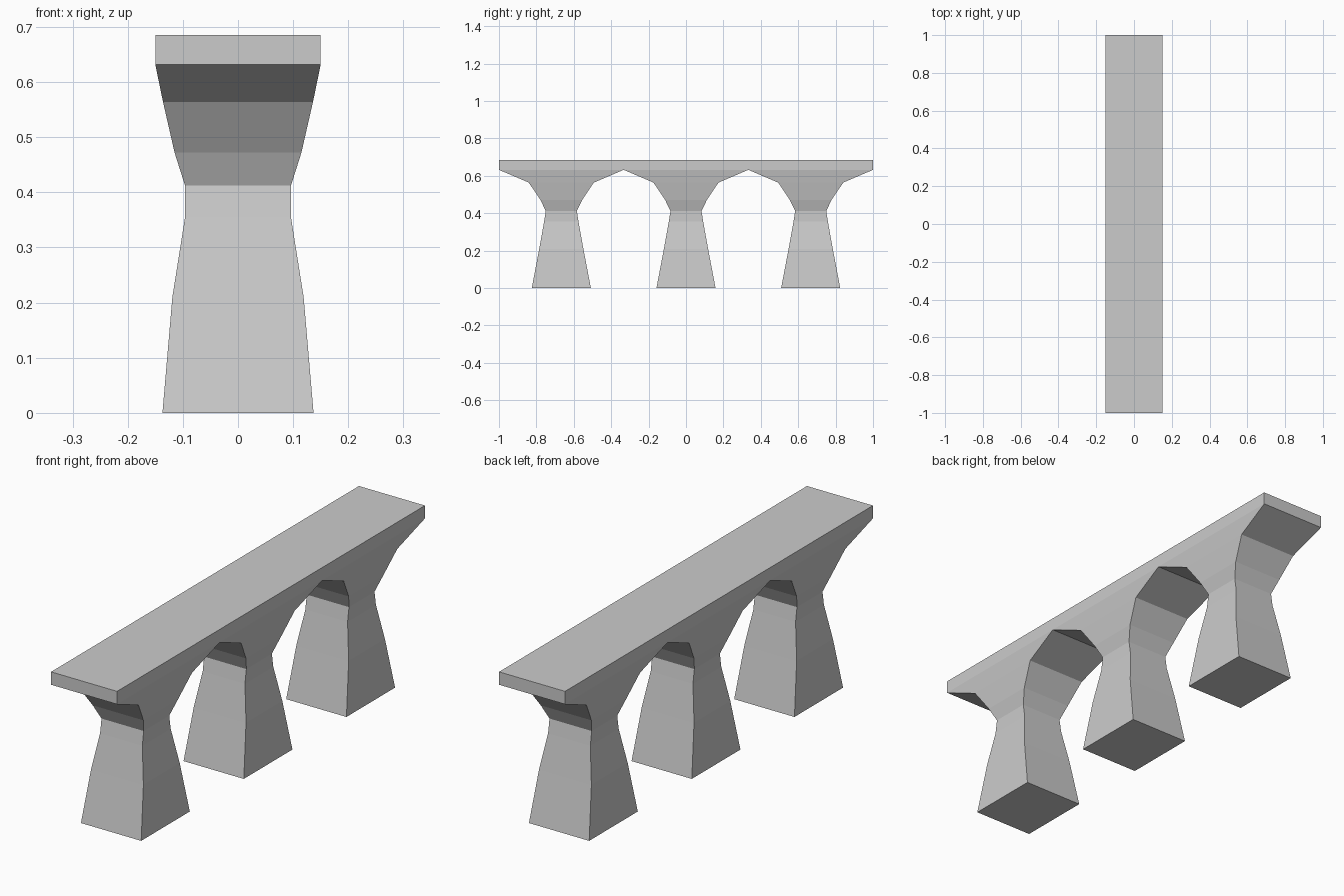
import bpy
import bmesh

cube = bpy.data.objects.get("Cube")
if cube:
    bpy.data.objects.remove(cube, do_unlink=True)

stone = bpy.data.materials.new("light grey stone")
stone.use_nodes = True
GREY = (0.6, 0.6, 0.6, 1.0)
stone.diffuse_color = GREY
stone.node_tree.nodes["Principled BSDF"].inputs["Base Color"].default_value = GREY


def loft(name, sections, y=0.0, bottom=True, top=True):
    """Stack rectangles (z, half width, half length) into one flat-sided body."""
    bm = bmesh.new()
    rings = [[bm.verts.new((sx * hx, sy * hy, z))
              for sx, sy in ((-1, -1), (1, -1), (1, 1), (-1, 1))]
             for z, hx, hy in sections]
    for low, high in zip(rings, rings[1:]):
        for i in range(4):
            j = (i + 1) % 4
            bm.faces.new((low[i], low[j], high[j], high[i]))
    if bottom:
        bm.faces.new(rings[0][::-1])
    if top:
        bm.faces.new(rings[-1])
    mesh = bpy.data.meshes.new(name)
    bm.to_mesh(mesh)
    bm.free()
    mesh.materials.append(stone)
    obj = bpy.data.objects.new(name, mesh)
    obj.location.y = y
    bpy.context.collection.objects.link(obj)
    return obj


DECK_BOTTOM, DECK_TOP = 0.632, 0.685
SPAN = 2 / 3

# Pier: tapers to a waist, then flares out into half arches under the deck
pier_sections = [
    (0.0, 0.137, 0.158),
    (0.21, 0.119, 0.118),
    (0.355, 0.096, 0.092),
    (0.412, 0.096, 0.083),
    (0.472, 0.115, 0.112),
    (0.564, 0.136, 0.174),
    (DECK_BOTTOM, 0.15, SPAN / 2),
]
for label, step in (("front", -1), ("middle", 0), ("back", 1)):
    loft(label + "_pier", pier_sections, y=step * SPAN, top=False)

# Deck: its underside is closed by the flared pier heads
loft("deck", [(DECK_BOTTOM, 0.15, 1.0), (DECK_TOP, 0.15, 1.0)], bottom=False)
